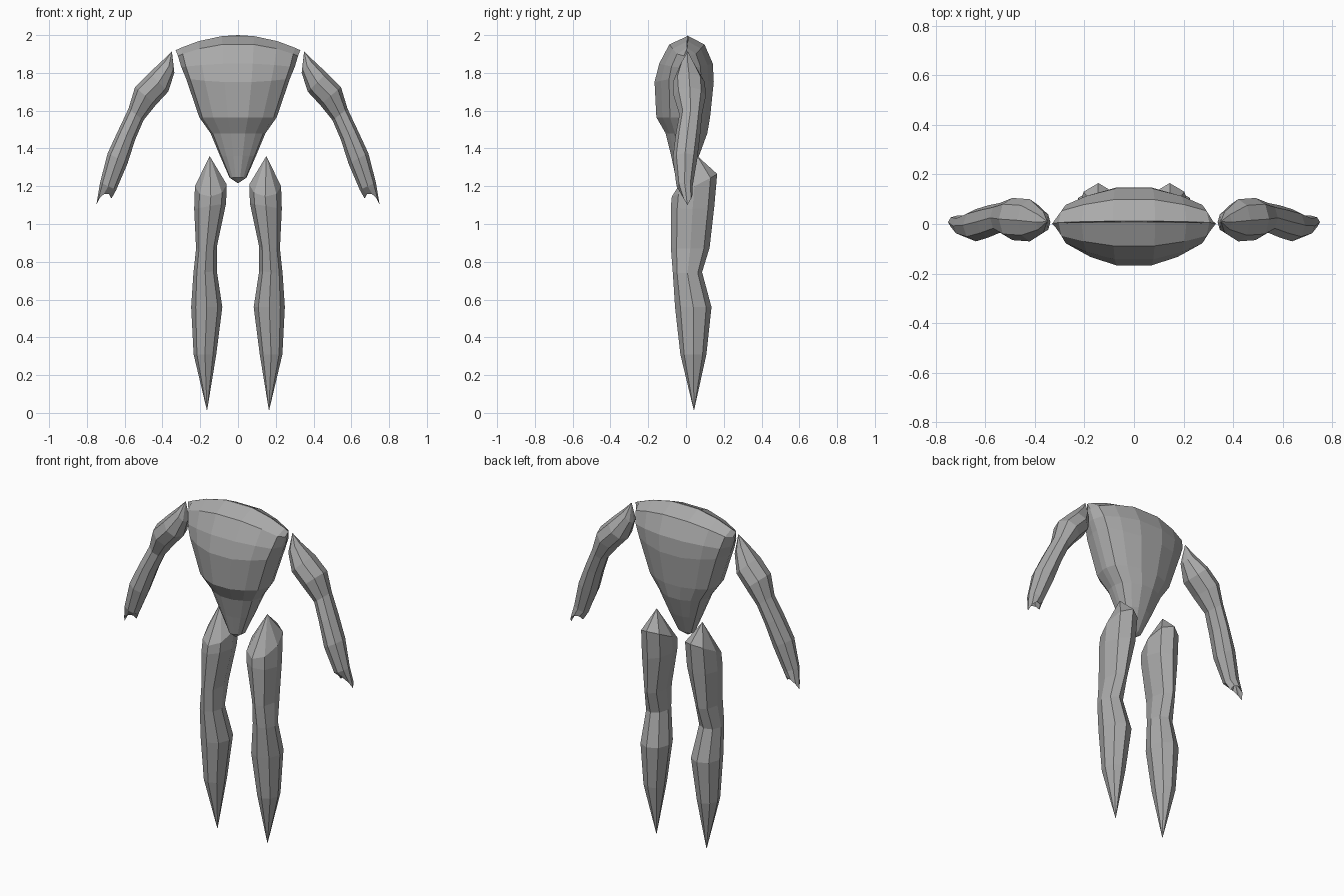
import bpy, bmesh, math
from mathutils import Vector

cube = bpy.data.objects.get("Cube")
if cube:
    bpy.data.objects.remove(cube)

grey = bpy.data.materials.new("plain grey")
grey.use_nodes = True
grey.diffuse_color = (0.4, 0.4, 0.4, 1)
grey.node_tree.nodes["Principled BSDF"].inputs["Base Color"].default_value = (0.4, 0.4, 0.4, 1)


def loft(name, rings, start, end):
    """Skin equal-sized rings of points and close both ends to a point."""
    bm = bmesh.new()
    loops = [[bm.verts.new(p) for p in ring] for ring in rings]
    n = len(loops[0])
    for a, b in zip(loops, loops[1:]):
        for i in range(n):
            j = (i + 1) % n
            bm.faces.new((a[i], a[j], b[j], b[i]))
    for loop, tip in ((loops[0], start), (loops[-1], end)):
        v = bm.verts.new(tip)
        for i in range(n):
            bm.faces.new((loop[i], loop[(i + 1) % n], v))
    bmesh.ops.remove_doubles(bm, verts=bm.verts, dist=0.002)
    bmesh.ops.recalc_face_normals(bm, faces=bm.faces)
    mesh = bpy.data.meshes.new(name)
    bm.to_mesh(mesh)
    bm.free()
    mesh.materials.append(grey)
    obj = bpy.data.objects.new(name, mesh)
    bpy.context.collection.objects.link(obj)


def limb_ring(side, outer, inner, front, back, tilt=0, lift=0, n=8):
    """Ring spanning outer to inner (x, z) and front to back (y)."""
    ring = []
    for i in range(n):
        a = math.tau * i / n
        c, s = math.cos(a), math.sin(a)
        t = (1 + c) / 2
        x = inner[0] + (outer[0] - inner[0]) * t
        z = inner[1] + (outer[1] - inner[1]) * t + tilt * s + lift * abs(s)
        ring.append(Vector((side * x, (front + back) / 2 + (back - front) / 2 * s, z)))
    return ring


# Torso: centre height, edge height, half width, front, back
torso_rings = [
    (1.245, 1.245, 0.045, -0.055, 0.02),
    (1.36, 1.36, 0.095, -0.08, 0.07),
    (1.48, 1.48, 0.145, -0.11, 0.115),
    (1.565, 1.565, 0.205, -0.16, 0.13),
    (1.75, 1.77, 0.275, -0.17, 0.15),
    (1.85, 1.83, 0.30, -0.145, 0.145),
    (1.955, 1.89, 0.318, -0.09, 0.10),
    (2.0, 1.92, 0.33, 0.008, 0.012),
]
quarter = [(1, 0.12), (0.92, 0.53), (0.64, 0.78), (0.26, 0.98)]
outline = quarter + [(-x, y) for x, y in reversed(quarter)]
outline += [(-x, -y) for x, y in outline]


def torso_ring(zc, ze, w, front, back):
    return [(x * w, y * (back if y > 0 else -front), zc + (ze - zc) * x * x)
            for x, y in outline]


loft("torso", [torso_ring(*r) for r in torso_rings],
     (0, -0.02, 1.215), (0, 0.01, 2.0))

# Arm: outer point, inner point, front, back
arm_rings = [
    ((0.395, 1.87), (0.337, 1.80), -0.035, 0.05),
    ((0.47, 1.80), (0.37, 1.70), -0.07, 0.10),
    ((0.545, 1.725), (0.435, 1.63), -0.065, 0.105),
    ((0.58, 1.61), (0.50, 1.55), -0.035, 0.085),
    ((0.632, 1.50), (0.545, 1.445), -0.055, 0.075),
    ((0.69, 1.375), (0.585, 1.32), -0.07, 0.06),
    ((0.73, 1.22), (0.645, 1.18), -0.05, 0.035),
    ((0.75, 1.10), (0.67, 1.135), -0.02, 0.035, 0, 0.04),
]

# Leg: outer point, inner point, front, back, backward tilt
leg_rings = [
    ((0.228, 1.20), (0.06, 1.21), -0.075, 0.165, 0.06),
    ((0.232, 1.08), (0.063, 1.11), -0.08, 0.15),
    ((0.222, 0.87), (0.112, 0.88), -0.08, 0.125),
    ((0.236, 0.74), (0.112, 0.75), -0.07, 0.085),
    ((0.248, 0.56), (0.083, 0.56), -0.058, 0.135),
    ((0.235, 0.31), (0.115, 0.31), -0.03, 0.108),
]

for label, side in (("left", 1), ("right", -1)):
    loft(label + "_arm", [limb_ring(side, *r) for r in arm_rings],
         (side * 0.35, 0.01, 1.915), (side * 0.705, 0.005, 1.195))
    loft(label + "_leg", [limb_ring(side, *r) for r in leg_rings],
         (side * 0.15, 0.06, 1.36), (side * 0.164, 0.042, 0.01))
